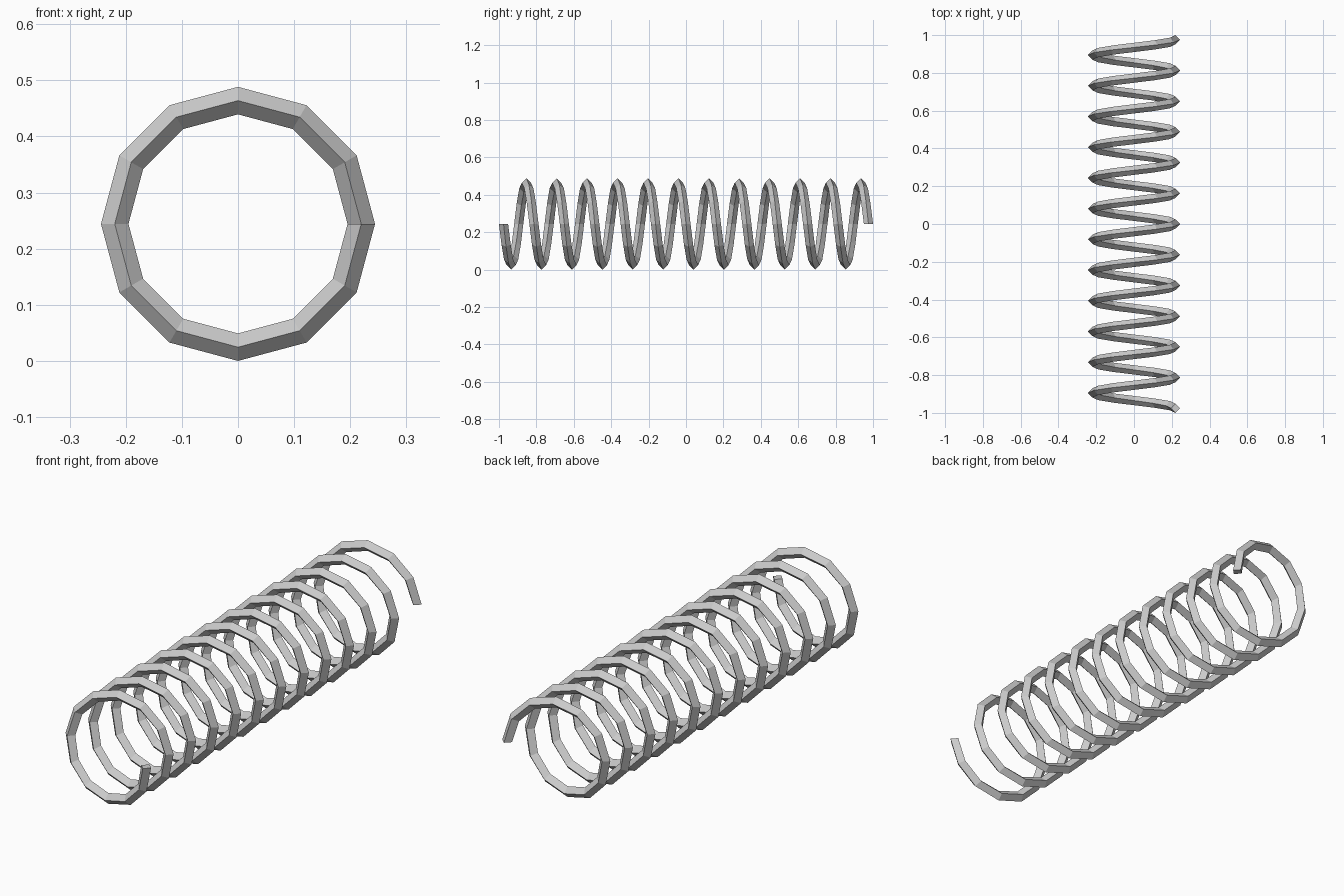
import bpy, bmesh
from math import sin, cos, pi

if "Cube" in bpy.data.objects:
    bpy.data.objects.remove(bpy.data.objects["Cube"])

R, H = 0.2197, 0.0245        # coil radius, half diagonal of the wire
SIDES, TURNS = 12, 12
STEPS = SIDES * TURNS
Y0 = -1 + H                  # centre of the first section
CZ = R + H                   # height of the coil axis

# diamond wire section: (radial, along the axis)
section = [(H, 0), (0, H), (-H, 0), (0, -H)]

# sweep the section around the y axis while advancing along it
bm = bmesh.new()
rings = []
for i in range(STEPS + 1):
    a = -2 * pi * i / SIDES
    y = Y0 - 2 * Y0 * i / STEPS
    rings.append([bm.verts.new(((R + r) * cos(a), y + d, CZ + (R + r) * sin(a)))
                  for r, d in section])
for p, q in zip(rings, rings[1:]):
    for k in range(4):
        n = (k + 1) % 4
        bm.faces.new((p[k], p[n], q[n], q[k]))

# end caps
bm.faces.new(rings[0])
bm.faces.new(rings[-1])
bmesh.ops.recalc_face_normals(bm, faces=bm.faces[:])

mesh = bpy.data.meshes.new("coil_spring")
bm.to_mesh(mesh)
bm.free()
bpy.context.collection.objects.link(bpy.data.objects.new("coil_spring", mesh))
